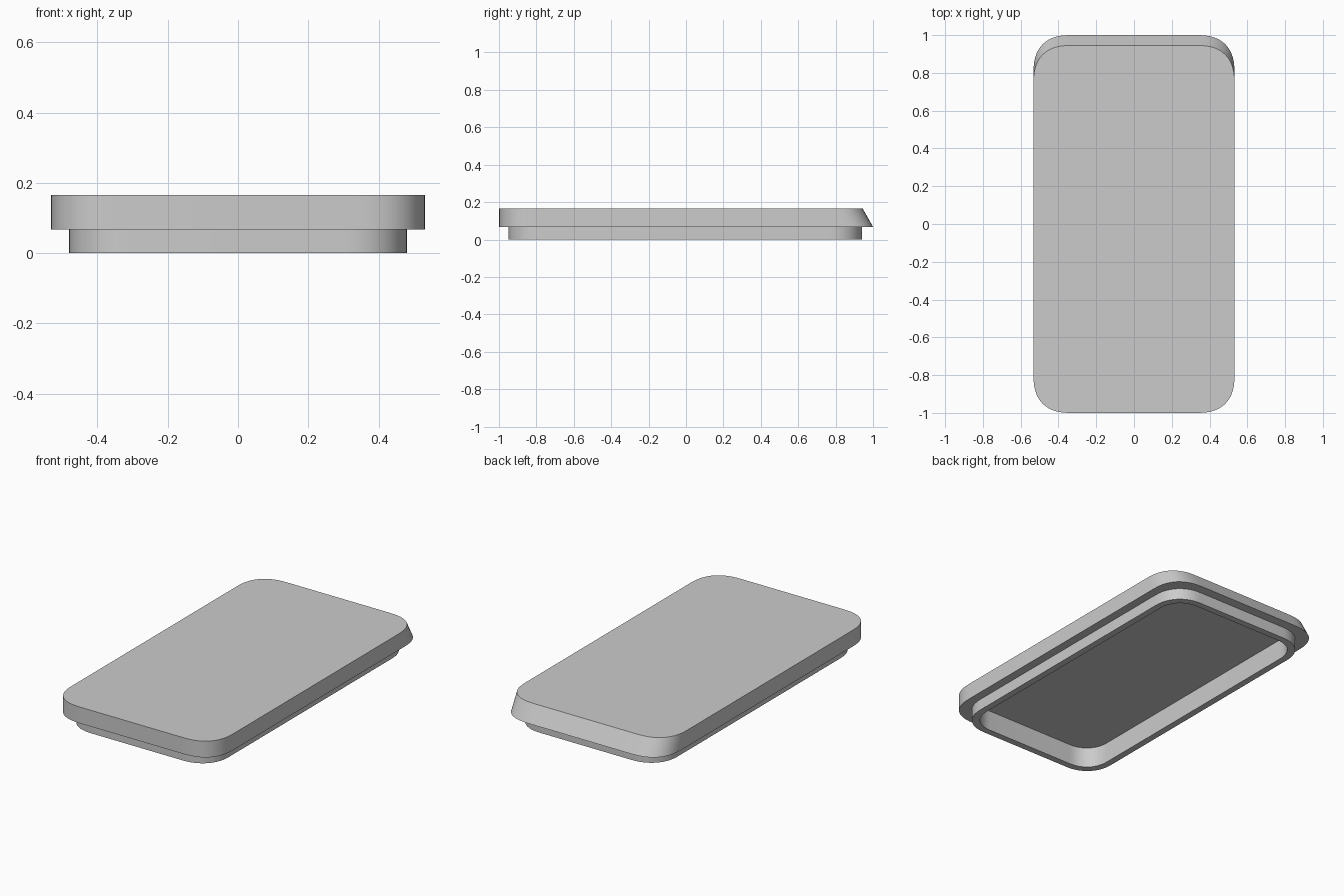
import bpy, bmesh, math

cube = bpy.data.objects.get("Cube")
if cube:
    bpy.data.objects.remove(cube)

grey = bpy.data.materials.new("plain grey")
grey.use_nodes = True
COLOUR = (0.6, 0.6, 0.6, 1)
grey.diffuse_color = COLOUR
grey.node_tree.nodes["Principled BSDF"].inputs["Base Color"].default_value = COLOUR


def outline(hx, front, back, r, power, back_shift=0.0, steps=14):
    """Rectangle with superellipse corners; back_shift moves its back corners forward."""
    points = []
    for corner, (sx, sy) in enumerate([(1, 1), (-1, 1), (-1, -1), (1, -1)]):
        edge = back - back_shift if sy > 0 else front
        for i in range(steps + 1):
            t = i / steps if corner % 2 == 0 else 1 - i / steps
            a = math.pi / 2 * t
            # abs guards against tiny negative values at the quarter ends
            x = sx * (hx - r + r * abs(math.cos(a)) ** (2 / power))
            y = edge - sy * r * (1 - abs(math.sin(a)) ** (2 / power))
            points.append((x, y))
    return points


def loft(name, sections):
    """Closed solid skinned through a stack of (outline, height) sections."""
    bm = bmesh.new()
    rings = [[bm.verts.new((x, y, z)) for x, y in pts] for pts, z in sections]
    n = len(rings[0])
    for low, high in zip(rings, rings[1:]):
        for i in range(n):
            j = (i + 1) % n
            bm.faces.new((low[i], low[j], high[j], high[i]))
    bm.faces.new(rings[0][::-1])
    bm.faces.new(rings[-1])
    bmesh.ops.recalc_face_normals(bm, faces=bm.faces)
    mesh = bpy.data.meshes.new(name)
    bm.to_mesh(mesh)
    bm.free()
    mesh.materials.append(grey)
    obj = bpy.data.objects.new(name, mesh)
    bpy.context.collection.objects.link(obj)
    bpy.ops.object.select_all(action='DESELECT')
    obj.select_set(True)
    bpy.context.view_layer.objects.active = obj
    bpy.ops.object.shade_smooth_by_angle(angle=math.radians(30))
    return obj


LEDGE, TOP, CEILING = 0.068, 0.165, 0.123
plate = outline(0.532, -1.0, 1.0, 0.2, 2.5)
plate_top = outline(0.532, -1.0, 1.0, 0.2, 2.5, back_shift=0.055)
rim = outline(0.48, -0.95, 0.942, 0.18, 2.2)
recess = outline(0.44, -0.91, 0.902, 0.15, 2.2)

# Lid: top plate with a sloped back, stepping in to the rim, hollow underneath
loft("lid", [
    (recess, CEILING),
    (recess, 0),
    (rim, 0),
    (rim, LEDGE),
    (plate, LEDGE),
    (plate_top, TOP),
])
